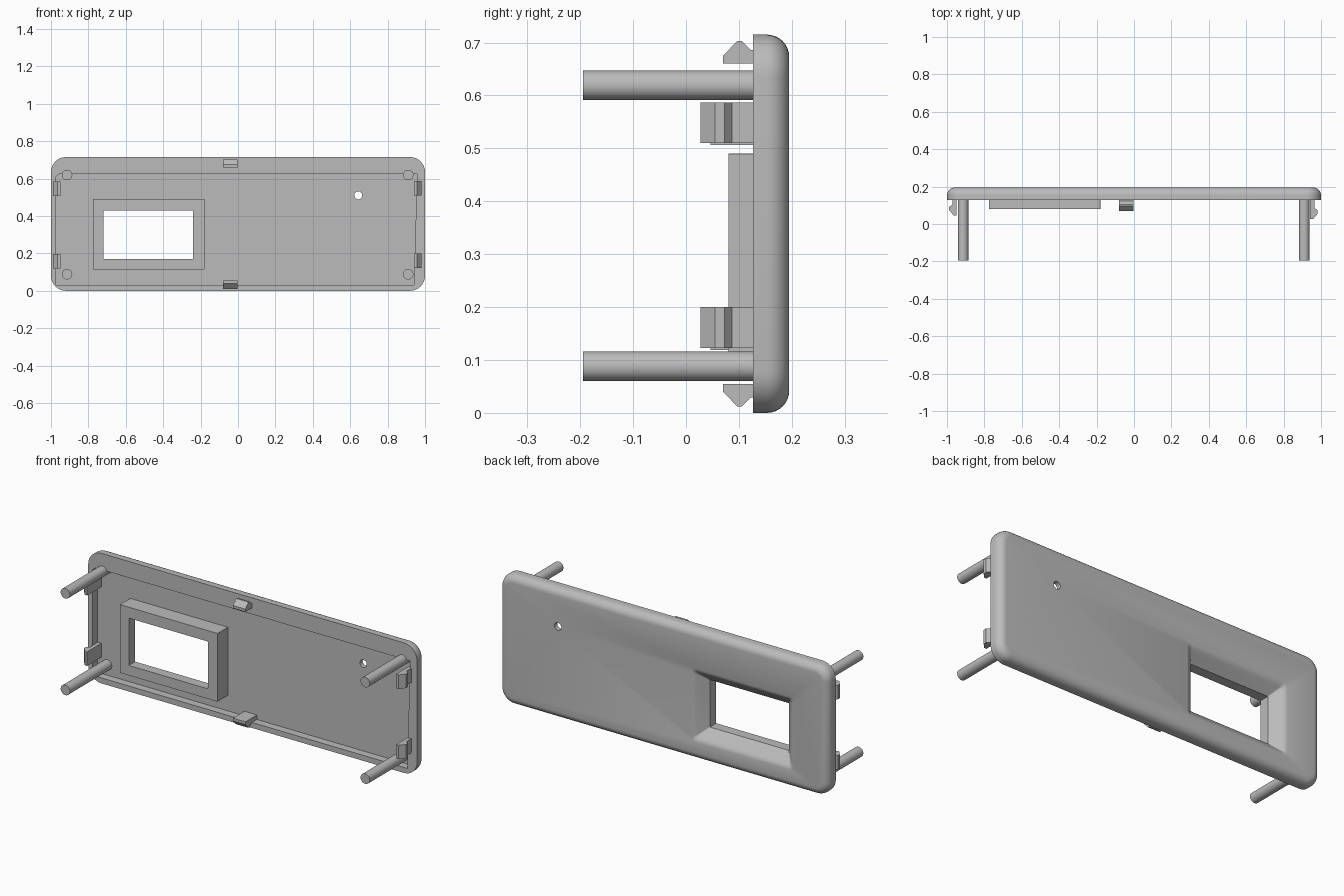
import bpy, bmesh, math
from mathutils import Vector

cube = bpy.data.objects.get("Cube")
if cube:
    bpy.data.objects.remove(cube, do_unlink=True)

grey = bpy.data.materials.new("light_grey_plastic")
grey.use_nodes = True
colour = (0.5, 0.5, 0.5, 1)
grey.diffuse_color = colour
grey.node_tree.nodes["Principled BSDF"].inputs["Base Color"].default_value = colour

FLOOR = 0.17    # inner floor of the shell
RIM = 0.127     # front face of the rim
HEIGHT = 0.715


def loft(name, rings):
    """Solid skinned through rings of 3D points, capped at both ends."""
    bm = bmesh.new()
    loops = [[bm.verts.new(p) for p in ring] for ring in rings]
    n = len(loops[0])
    for a, b in zip(loops, loops[1:]):
        for i in range(n):
            j = (i + 1) % n
            bm.faces.new((a[i], a[j], b[j], b[i]))
    bm.faces.new(loops[0])
    bm.faces.new(loops[-1])
    bmesh.ops.recalc_face_normals(bm, faces=bm.faces)
    mesh = bpy.data.meshes.new(name)
    bm.to_mesh(mesh)
    bm.free()
    mesh.materials.append(grey)
    ob = bpy.data.objects.new(name, mesh)
    bpy.context.collection.objects.link(ob)
    return ob


def rounded(x0, x1, z0, z1, r, y, steps=8):
    """Rounded rectangle facing along y."""
    pts = []
    corners = [(x1 - r, z1 - r), (x0 + r, z1 - r), (x0 + r, z0 + r), (x1 - r, z0 + r)]
    for k, (cx, cz) in enumerate(corners):
        for i in range(steps + 1):
            a = math.pi / 2 * (k + i / steps)
            pts.append(Vector((cx + r * math.cos(a), y, cz + r * math.sin(a))))
    return pts


def disc(x, z, r, y, n=32):
    return [Vector((x + r * math.cos(2 * math.pi * i / n), y,
                    z + r * math.sin(2 * math.pi * i / n))) for i in range(n)]


def cut(ob, cutter):
    mod = ob.modifiers.new("cut", 'BOOLEAN')
    mod.operation = 'DIFFERENCE'
    mod.solver = 'EXACT'
    mod.object = cutter
    bpy.context.view_layer.objects.active = ob
    bpy.ops.object.modifier_apply(modifier=mod.name)


def smooth(ob):
    bpy.ops.object.select_all(action='DESELECT')
    ob.select_set(True)
    bpy.context.view_layer.objects.active = ob
    bpy.ops.object.shade_smooth_by_angle(angle=math.radians(30))


# Shell with a filleted back edge
fillet, back = 0.042, 0.195
rings = [rounded(-1, 1, 0, HEIGHT, 0.08, RIM)]
for i in range(9):
    a = math.pi / 2 * i / 8
    d = fillet * (1 - math.cos(a))
    rings.append(rounded(-1 + d, 1 - d, d, HEIGHT - d, 0.08 - d,
                         back - fillet + fillet * math.sin(a)))
cover = loft("cover_plate", rings)

# Raised frame around the window
frame = loft("window_frame", [rounded(-0.775, -0.18, 0.115, 0.49, 0.001, y, 1)
                              for y in (0.08, FLOOR)])

# Cutters: shallow inner recess, flared window, small round hole
outline = [(-0.973, 0.03), (0.941, 0.03), (0.957, 0.625), (-0.955, 0.625), (-0.973, 0.61)]
recess = loft("recess_cutter", [[Vector((x, y, z)) for x, z in outline] for y in (0, FLOOR)])
flare = [(0, 0.002, 0.0), (0, 0.002, 0.135), (0.046, 0.012, 0.181),
         (0.053, 0.016, 0.187), (0.061, 0.02, 0.192), (0.072, 0.025, 0.1952), (0.073, 0.025, 0.25)]
window = loft("window_cutter", [rounded(-0.72 - d, -0.24 + d, 0.17 - d, 0.43 + d, r, y)
                                for d, r, y in flare])
hole = loft("hole_cutter", [disc(0.643, 0.51, 0.021, y) for y in (0, 0.3)])
for ob, cutters in ((cover, (recess, window, hole)), (frame, (window,))):
    for c in cutters:
        cut(ob, c)
    smooth(ob)
for c in (recess, window, hole):
    bpy.data.objects.remove(c, do_unlink=True)

# Four long mounting posts
for side, x in (("right", -0.914), ("left", 0.91)):
    for level, z in (("lower", 0.088), ("upper", 0.619)):
        smooth(loft(f"{level}_{side}_post", [disc(x, z, 0.028, y) for y in (-0.195, FLOOR + 0.005)]))

# Snap clips on the top and bottom edges
clip = [(0.132, 0.66), (0.07, 0.66), (0.07, 0.675), (0.097, 0.703),
        (0.105, 0.703), (0.122, 0.686), (0.132, 0.686)]
loft("top_clip", [[Vector((x, y, z)) for y, z in clip] for x in (-0.08, -0.004)])
clip = [(FLOOR if y > RIM else y, HEIGHT - z) for y, z in clip]
loft("bottom_clip", [[Vector((x, y, z)) for y, z in clip] for x in (-0.08, -0.004)])

# Snap clips on the short ends
left = [(0.942, FLOOR), (0.942, 0.027), (0.958, 0.027), (0.982, 0.055),
        (0.982, 0.073), (0.965, 0.087), (0.965, FLOOR)]
right = [(-0.95, FLOOR), (-0.95, 0.046), (-0.964, 0.046), (-0.988, 0.074),
         (-0.988, 0.09), (-0.971, 0.105), (-0.971, FLOOR)]
for side, shape, drop in (("left", left, 0), ("right", right, 0.004)):
    for level, z in (("lower", 0.123), ("upper", 0.51)):
        loft(f"{level}_{side}_clip", [[Vector((x, y, h - drop)) for x, y in shape]
                                      for h in (z, z + 0.077)])
